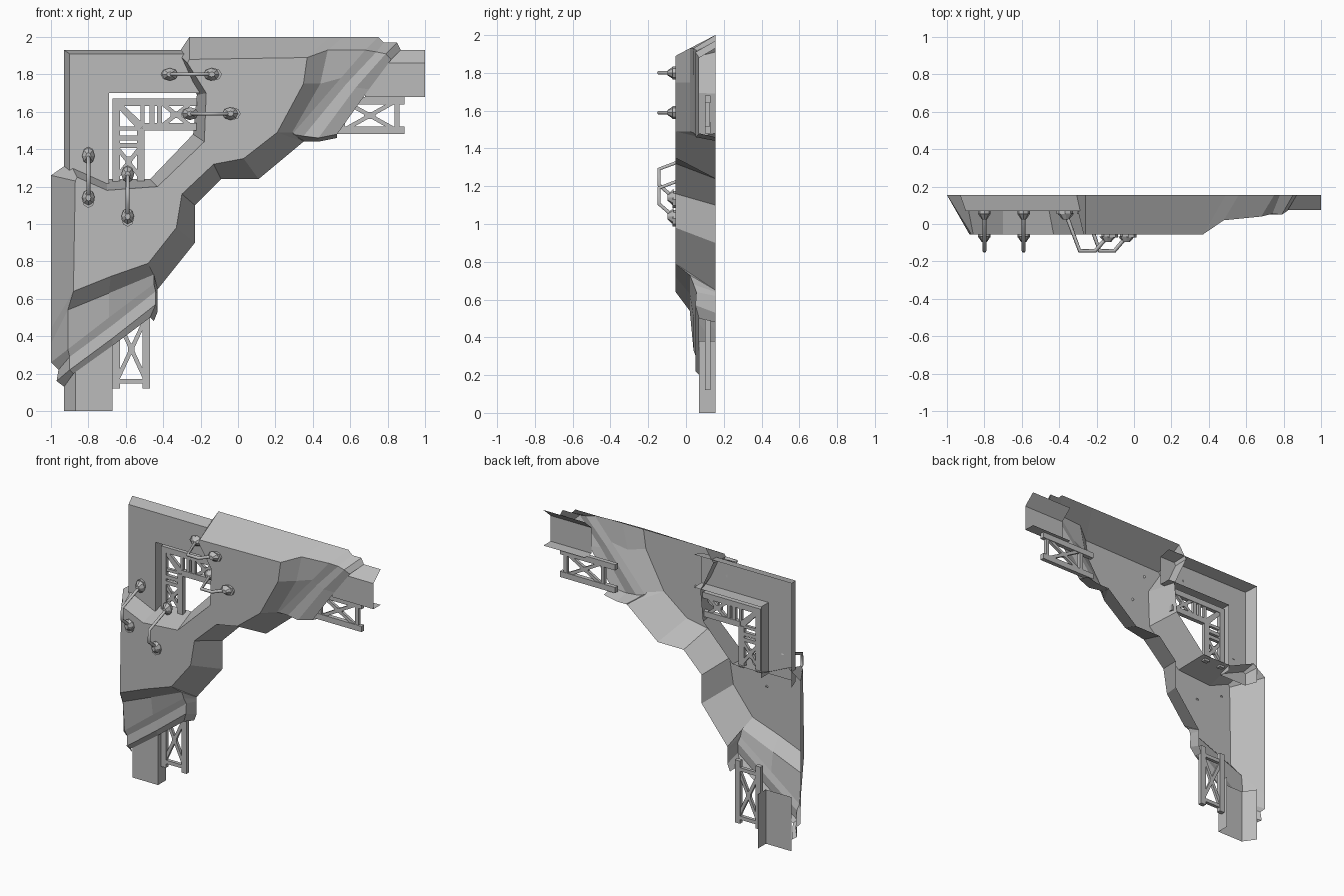
import bpy, bmesh
from mathutils import Vector, Matrix

cube = bpy.data.objects.get("Cube")
if cube:
    bpy.data.objects.remove(cube)

U = 0.01        # all positions are given in hundredths of a unit
BACK = 15.5     # open rear edge
FRONT = -5.5    # raised front plate
FRAME = 7       # recessed frame and beam faces

grey = bpy.data.materials.new("metal_grey")
grey.use_nodes = True
tone = (0.5, 0.5, 0.5, 1)
grey.diffuse_color = tone
grey.node_tree.nodes["Principled BSDF"].inputs["Base Color"].default_value = tone


def finish(name, bm, shell=False):
    """Turn a bmesh into an object; open shells face the front."""
    bmesh.ops.remove_doubles(bm, verts=bm.verts, dist=0.0005)
    bmesh.ops.recalc_face_normals(bm, faces=bm.faces)
    if shell:
        bm.normal_update()
        if sum(f.normal.y * f.calc_area() for f in bm.faces) > 0:
            bmesh.ops.reverse_faces(bm, faces=bm.faces)
    mesh = bpy.data.meshes.new(name)
    bm.to_mesh(mesh)
    bm.free()
    mesh.materials.append(grey)
    obj = bpy.data.objects.new(name, mesh)
    bpy.context.collection.objects.link(obj)
    return obj


def vert(bm, x, y, z):
    return bm.verts.new(Vector((x, y, z)) * U)


def loft(bm, rows):
    """Skin a list of equally long rows of points."""
    grid = [[vert(bm, *p) for p in row] for row in rows]
    for a, b in zip(grid, grid[1:]):
        for i in range(len(a) - 1):
            bm.faces.new((a[i], a[i + 1], b[i + 1], b[i]))


# Raised corner body: pairs of (front x, z, back x, z) along each edge
window_side = [(37, 189, 49, 200), (-26, 188, -26, 200), (-27, 186, -32, 191),
               (-17, 170, -22, 169), (-18, 144, -24, 148), (-43, 120, -47, 124),
               (-70, 118, -70, 124), (-86, 125, -90, 133), (-87, 123, -100, 126),
               (-88, 64, -100, 44)]
arch_side = [(21, 149, 35, 144), (3, 135, 11, 124), (-13, 132, -9, 124),
             (-30, 116, -23, 110), (-33, 98, -23, 90), (-48, 79, -43, 65)]
bm = bmesh.new()
for edge in (window_side, arch_side):
    loft(bm, [[(a, FRONT, b) for a, b, c, d in edge],
              [(c, BACK, d) for a, b, c, d in edge]])
outline = [p[:2] for p in window_side] + [(-68, 72)]
outline += [p[:2] for p in reversed(arch_side)] + [(35, 175)]
bm.faces.new([vert(bm, x, FRONT, z) for x, z in outline])
finish("corner_body", bm, True)

# Stepped ends: front depth, then outer back, outer, middle, inner, inner back
right_steps = [
    (FRONT, (49, 200), (37, 189), (35, 175), (21, 149), (35, 144)),
    (2, (56, 200), (48, 193), (44, 175), (29, 149), (35, 144)),
    (4, (75, 200), (68, 193), (55, 178), (29, 148), (36, 144)),
    (5.5, (78, 197), (74, 192), (58, 175), (35, 147), (37, 144)),
    (5, (85, 197), (79, 191), (63, 173), (43, 146), (43, 144)),
    (FRAME, (87, 193), (82, 188), (70, 172), (53, 148), (53, 146))]
lower_steps = [
    (FRONT, (-100, 44), (-88, 64), (-68, 72), (-48, 79), (-43, 65)),
    (2, (-100, 36), (-91, 54), (-69, 63), (-45, 73), (-43, 65)),
    (4, (-100, 26), (-91, 33), (-69, 50), (-45, 68), (-43, 64)),
    (5.5, (-96, 22), (-90, 29), (-67, 46), (-44, 64), (-43, 62)),
    (5, (-97, 16), (-90, 22), (-67, 39), (-44, 57), (-43, 53)),
    (FRAME, (-93, 13), (-88, 20), (-67, 35), (-47, 50), (-45, 48))]
for name, steps in (("right_stepped_end", right_steps),
                    ("lower_stepped_end", lower_steps)):
    bm = bmesh.new()
    rows = []
    for y, *pts in steps:
        depths = (BACK, y, y, y, BACK)
        rows.append([(x, d, z) for (x, z), d in zip(pts, depths)])
    loft(bm, rows)
    finish(name, bm, True)

# Channel beam to the right and channel leg below
bm = bmesh.new()
loft(bm, [[(x, BACK, 193), (x, FRAME + .5, 186), (x, FRAME + .5, 168), (x, BACK, 168)]
          for x in (68, 100)])
finish("right_beam", bm, True)
bm = bmesh.new()
loft(bm, [[(-93, BACK, z), (-87, FRAME, z), (-67, FRAME, z), (-67, BACK, z)]
          for z in (0, 38)])
finish("lower_leg", bm, True)

# Recessed L-shaped window frame
bm = bmesh.new()
outer, face, inner = (-93, 193), (-90, 191), (-69, 170)
rows = []
for x, z in ((-17, None), (None, None), (None, 120)):
    row = []
    for (px, pz), y in ((outer, BACK), (face, FRAME), (inner, FRAME), (inner, BACK)):
        row.append((px if x is None else x, y, pz if z is None else z))
    rows.append(row)
loft(bm, rows)
finish("window_frame", bm, True)


# Lattice trusses
def bar(bm, p, q, width, depth=3):
    p, q = Vector(p), Vector(q)
    d = (q - p).normalized()
    n = Vector((-d.y, d.x)) * width / 2
    corners = [p + n, q + n, q - n, p - n]
    sides = [[vert(bm, c.x, y, c.y) for c in corners]
             for y in (11.5 - depth / 2, 11.5 + depth / 2)]
    bm.faces.new(sides[0])
    bm.faces.new(sides[1])
    for i in range(4):
        j = (i + 1) % 4
        bm.faces.new((sides[0][i], sides[0][j], sides[1][j], sides[1][i]))


def truss(name, origin, along, across, length, width, braces, posts, start=0):
    """Two rails with posts and X braces, laid out along a direction."""
    bm = bmesh.new()
    o, u, v = Vector(origin), Vector(along), Vector(across)

    def put(a, b, w, depth=3):
        bar(bm, o + u * a[0] + v * a[1], o + u * b[0] + v * b[1], w, depth)

    put((0, 2), (length, 2), 4)
    put((start, width - 2), (length, width - 2), 4)
    for s in posts:
        put((s, 2), (s, width - 2), 2.5, 2.4)
    for s, e in braces:
        put((s, 3), (e, width - 3), 2.2, 2)
        put((s, width - 3), (e, 3), 2.2, 2)
        mid = (s + e) / 2
        put((mid - 3, width / 2), (mid + 3, width / 2), 3.5, 1.8)
    if start:   # corner gusset
        put((3, 3), (start, width - 2), 3, 2)
        put((start, 3), (start, width - 2), 2, 2)
    finish(name, bm)


RIGHT, DOWN = (1, 0), (0, -1)
truss("right_truss", (46, 168), RIGHT, DOWN, 43, 20, [(12, 37)], [10, 39])
truss("lower_truss", (-67, 56), DOWN, RIGHT, 44, 20, [(8, 38)], [6, 40])
for name, u, v in (("window_truss_top", RIGHT, DOWN), ("window_truss_side", DOWN, RIGHT)):
    truss(name, (-67, 167), u, v, 45, 17, [(27, 41)], [21, 25], 16)


# Bent handles with tapered bases
def handle(name, start, end, vertical):
    a, b = Vector(start), Vector(end)
    step = (b - a) * Vector((1, 0, 1))
    knee = [a + step * 0.33, a + step * 0.68]
    for k in knee:
        k.y = -14.3
    curve = bpy.data.curves.new(name, 'CURVE')
    curve.dimensions = '3D'
    curve.bevel_depth = 1.1 * U
    curve.bevel_resolution = 1
    curve.use_fill_caps = True
    line = curve.splines.new('POLY')
    line.points.add(3)
    for pt, co in zip(line.points, (a, *knee, b)):
        pt.co = (*(co * U), 1)
    curve.materials.append(grey)
    bpy.context.collection.objects.link(bpy.data.objects.new(name, curve))
    bm = bmesh.new()
    stretch = (0.85, 1, 1.1) if vertical else (1.1, 1, 0.85)
    for p, k in ((a, knee[0]), (b, knee[1])):
        lean = (k - p).normalized()
        for r1, r2, h, off in ((4, 4, 1.6, 0), (4, 1.6, 3, 1.6)):
            c = p + lean * off + Vector((0, -h / 2, 0))
            m = (Matrix.Translation(c * U) @ Matrix.Diagonal((*stretch, 1))
                 @ Matrix.Rotation(1.5708, 4, 'X'))
            bmesh.ops.create_cone(bm, cap_ends=True, segments=8, radius1=r1 * U,
                                  radius2=r2 * U, depth=h * U, matrix=m)
    finish(name + "_bases", bm)


handle("upper_handle", (-37, FRAME, 180), (-13, FRONT, 180), False)
handle("middle_handle", (-26, FRAME, 159), (-3, FRONT, 159), False)
handle("left_handle", (-80, FRAME, 137), (-80, FRONT, 113), True)
handle("inner_handle", (-59, FRAME, 127), (-59, FRONT, 103), True)
